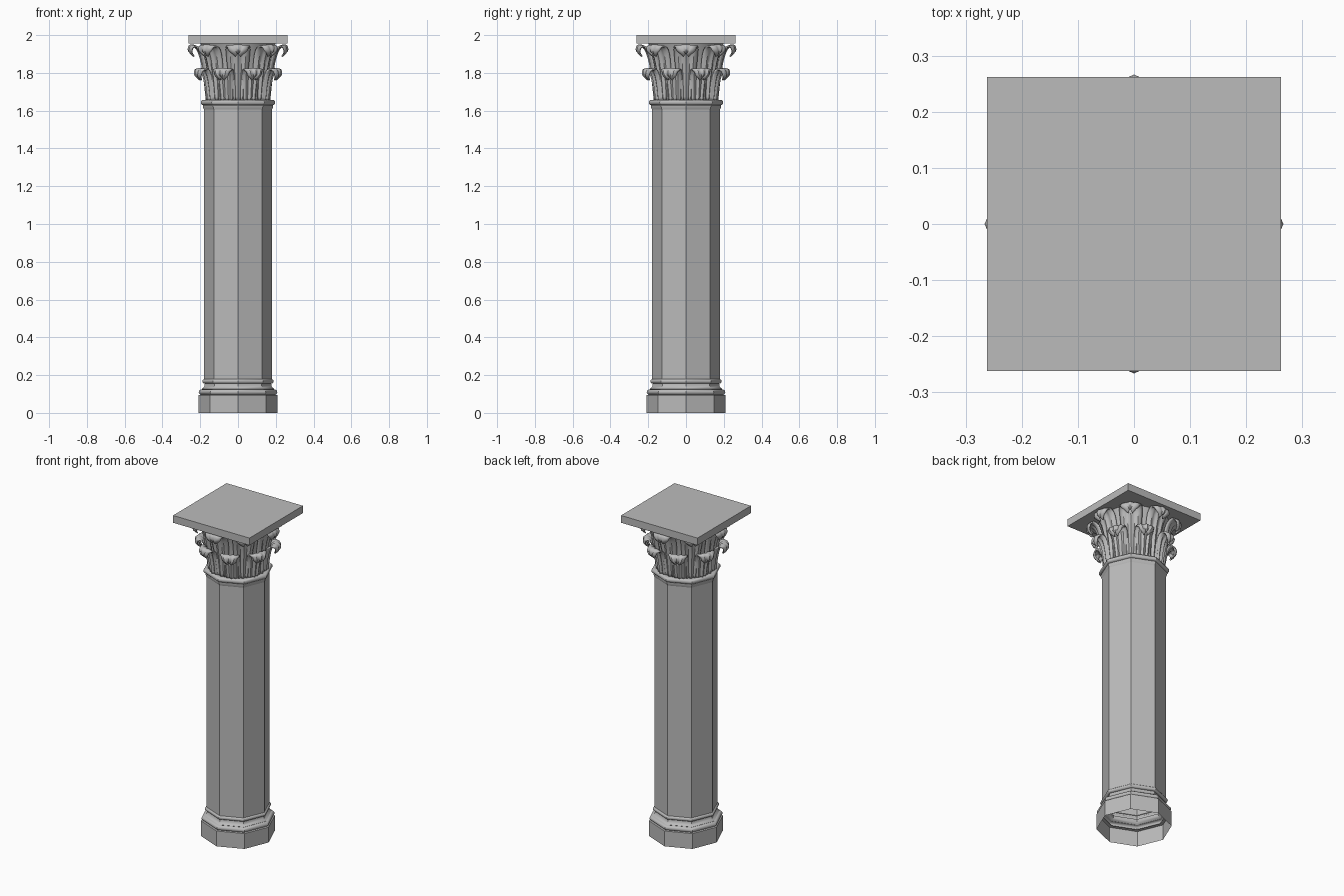
import bpy, bmesh, math
from mathutils import Vector, Matrix

cube = bpy.data.objects.get("Cube")
if cube:
    bpy.data.objects.remove(cube, do_unlink=True)

stone = bpy.data.materials.new("grey_stone")
stone.use_nodes = True
stone.diffuse_color = (0.5, 0.5, 0.5, 1)
stone.node_tree.nodes["Principled BSDF"].inputs["Base Color"].default_value = (0.5, 0.5, 0.5, 1)


def finish(name, bm, angle=None):
    bmesh.ops.recalc_face_normals(bm, faces=bm.faces)
    mesh = bpy.data.meshes.new(name)
    bm.to_mesh(mesh)
    bm.free()
    mesh.materials.append(stone)
    ob = bpy.data.objects.new(name, mesh)
    bpy.context.collection.objects.link(ob)
    if angle:
        bpy.ops.object.select_all(action="DESELECT")
        ob.select_set(True)
        bpy.context.view_layer.objects.active = ob
        bpy.ops.object.shade_smooth_by_angle(angle=math.radians(angle))
    return ob


def lathe(name, profile, sides=8, angle=None):
    """Open shell of (radius, height) rings with corners on the axes."""
    bm = bmesh.new()
    rings = [[bm.verts.new((r * math.cos(math.tau * i / sides),
                            r * math.sin(math.tau * i / sides), z))
              for i in range(sides)] for r, z in profile]
    for a, b in zip(rings, rings[1:]):
        for i in range(sides):
            j = (i + 1) % sides
            bm.faces.new((a[i], a[j], b[j], b[i]))
    return finish(name, bm, angle)


def bulge(r, z, depth, half, steps=8):
    """Half-round moulding section from bottom to top."""
    angles = [math.pi * (i / steps - 0.5) for i in range(steps + 1)]
    return [(r + depth * math.cos(a), z + half * math.sin(a)) for a in angles]


# Base, shaft and collar
lathe("plinth", [(0.21, 0), (0.21, 0.095), (0.19, 0.097)])
lathe("base_moulding", bulge(0.19, 0.11, 0.018, 0.015)
      + [(0.192, 0.127), (0.184, 0.133), (0.178, 0.142), (0.176, 0.152)]
      + bulge(0.176, 0.167, 0.013, 0.012), angle=35)
lathe("shaft", [(0.18, 0.17), (0.18, 1.62)])
lathe("collar", [(0.18, 1.605), (0.186, 1.62), (0.186, 1.628)]
      + bulge(0.184, 1.643, 0.013, 0.014) + [(0.15, 1.658)], angle=35)

# Flaring core behind the leaves
lathe("capital_bell", [(0.15, 1.65), (0.153, 1.74), (0.163, 1.83),
                       (0.18, 1.91), (0.2, 1.957)], 16, 40)

# Square top slab
bm = bmesh.new()
bmesh.ops.create_cube(bm, size=1, matrix=Matrix.Translation((0, 0, 1.9775))
                      @ Matrix.Diagonal((0.524, 0.524, 0.045, 1)))
finish("abacus", bm)


def spline(points, t):
    """Smooth interpolation through the points, t from 0 to 1."""
    s = t * (len(points) - 1)
    i = min(int(s), len(points) - 2)
    f = s - i
    p = [Vector(points[max(0, min(len(points) - 1, i + k))]) for k in (-1, 0, 1, 2)]
    return 0.5 * (2 * p[1] + (p[2] - p[0]) * f
                  + (2 * p[0] - 5 * p[1] + 4 * p[2] - p[3]) * f ** 2
                  + (3 * p[1] - p[0] - 3 * p[2] + p[3]) * f ** 3)


def leaf_ring(name, points, offset, rows=26, cols=12):
    """Eight curled leaves; points are (radius, height, half width)."""
    bm = bmesh.new()
    for n in range(8):
        turn = Matrix.Rotation(math.radians(45 * n + offset), 3, "Z")
        grid = []
        for i in range(rows + 1):
            t = i / rows
            r, z, w = spline(points, t)
            curl = max(0, (t - 0.4) / 0.6)
            w *= 1 + 0.09 * curl * math.sin(t * 34)
            row = []
            for j in range(cols + 1):
                v = 2 * j / cols - 1
                flute = 0.005 * math.cos(3 * math.pi * v) * (1 - 0.5 * curl)
                x = r - 0.012 * v * v + flute
                row.append(bm.verts.new(turn @ Vector((x, w * v, z - 0.018 * curl * v * v))))
            grid.append(row)
        for a, b in zip(grid, grid[1:]):
            for j in range(cols):
                bm.faces.new((a[j], a[j + 1], b[j + 1], b[j]))
    ob = finish(name, bm, 50)
    thick = ob.modifiers.new("thickness", "SOLIDIFY")
    thick.thickness = 0.008
    thick.offset = 0


leaf_ring("lower_leaves", [
    (0.166, 1.655, 0.036), (0.174, 1.72, 0.041), (0.186, 1.78, 0.047), (0.203, 1.812, 0.052),
    (0.222, 1.822, 0.052), (0.238, 1.812, 0.043), (0.238, 1.79, 0.028), (0.226, 1.78, 0.008)], 22.5)
leaf_ring("upper_leaves", [
    (0.162, 1.655, 0.034), (0.172, 1.75, 0.044), (0.187, 1.85, 0.056), (0.207, 1.915, 0.062),
    (0.231, 1.943, 0.064), (0.253, 1.943, 0.055), (0.259, 1.92, 0.036), (0.246, 1.904, 0.01)], 0)
